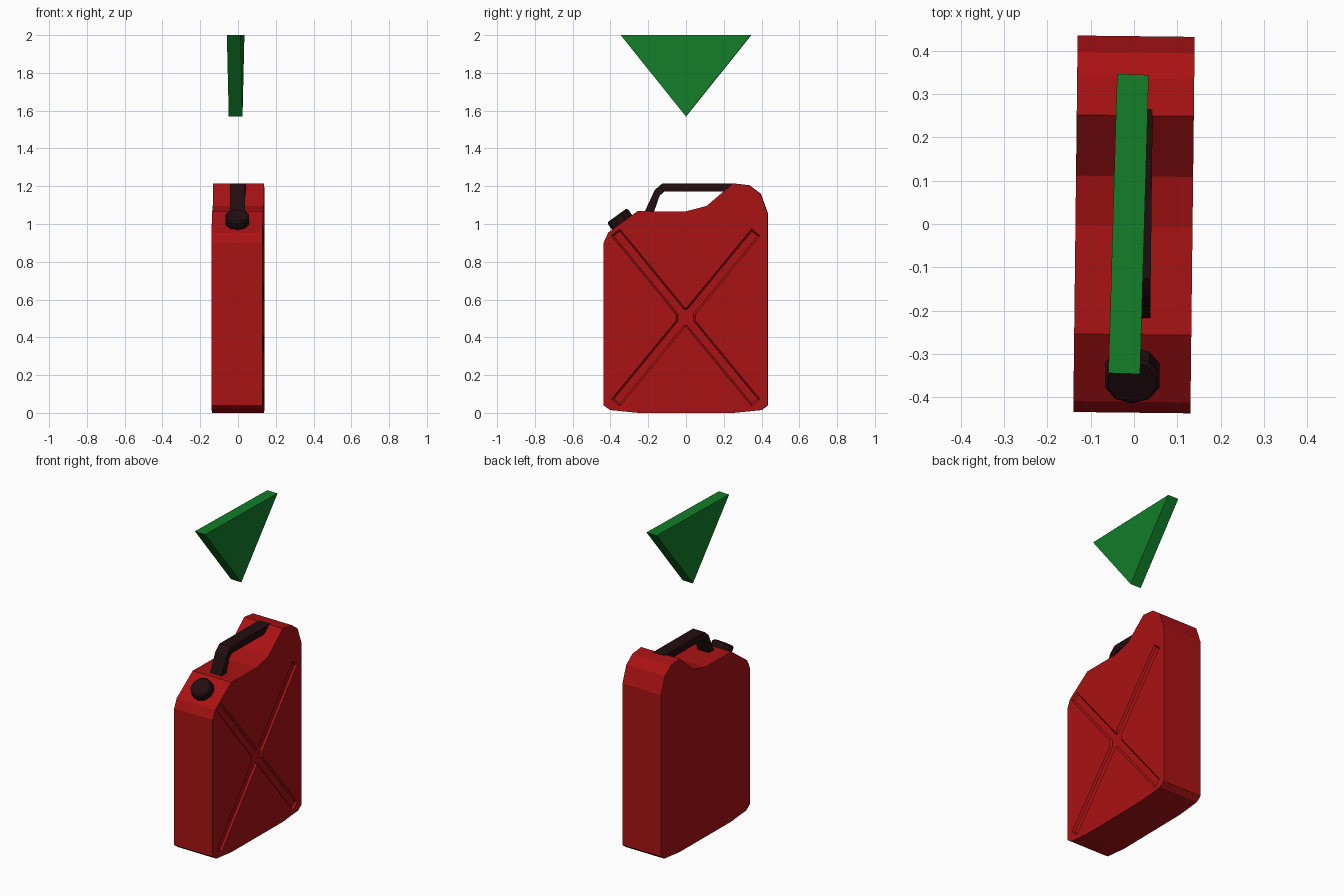
import bpy, bmesh, math
from mathutils import Matrix, Vector

if "Cube" in bpy.data.objects:
    bpy.data.objects.remove(bpy.data.objects["Cube"], do_unlink=True)


def material(name, rgb):
    mat = bpy.data.materials.new(name)
    mat.use_nodes = True
    mat.diffuse_color = (*rgb, 1)
    mat.node_tree.nodes["Principled BSDF"].inputs["Base Color"].default_value = (*rgb, 1)
    return mat


red = material("red paint", (0.40, 0.006, 0.007))
black = material("dark brown plastic", (0.016, 0.004, 0.005))
green = material("marker green", (0.006, 0.21, 0.022))


def add_object(name, bm, mat=None, turn=0.0):
    bmesh.ops.recalc_face_normals(bm, faces=bm.faces)
    mesh = bpy.data.meshes.new(name)
    bm.to_mesh(mesh)
    bm.free()
    if mat:
        mesh.materials.append(mat)
    obj = bpy.data.objects.new(name, mesh)
    obj.rotation_euler.z = turn
    bpy.context.collection.objects.link(obj)
    return obj


def prism(name, outline, half, mat, turn):
    """Side outline in (y, z), extruded to both sides along x."""
    bm = bmesh.new()
    face = bm.faces.new([bm.verts.new((-half, y, z)) for y, z in outline])
    made = bmesh.ops.extrude_face_region(bm, geom=[face])["geom"]
    bmesh.ops.translate(bm, vec=(2 * half, 0, 0),
                        verts=[v for v in made if isinstance(v, bmesh.types.BMVert)])
    return add_object(name, bm, mat, turn)


TURN = -0.0115
HALF = 0.135
MID = 0.505

# Can body
body = prism("can_body", [
    (-0.435, 0.04), (-0.40, 0.015), (-0.25, 0), (0.25, 0), (0.40, 0.015), (0.433, 0.04),
    (0.433, 1.055), (0.395, 1.16), (0.335, 1.205), (0.25, 1.215), (0.11, 1.095),
    (-0.005, 1.066), (-0.255, 1.068), (-0.41, 0.955), (-0.435, 0.90)], HALF, red, TURN)

# Pressed cross on both sides, cut with tapered bars and a centre pad
DEPTH = 0.012


def groove_cutter(side, length, width, angle):
    bm = bmesh.new()
    bmesh.ops.create_cube(bm, size=2)
    for v in bm.verts:
        flare = 0.018 if v.co.x > 0 else 0
        v.co = Vector((HALF + v.co.x * DEPTH, v.co.y * (length + flare), v.co.z * (width + flare)))
        v.co = Matrix.Rotation(angle, 3, "X") @ v.co
        v.co.x *= side
        v.co.z += MID
    return add_object("groove_cutter", bm, turn=TURN)


slope = math.atan2(0.45, 0.37)
cutters = [groove_cutter(side, *bar) for side in (-1, 1)
           for bar in ((0.575, 0.02, slope), (0.575, 0.02, -slope), (0.042, 0.042, 0))]
for cutter in cutters:
    cutter.hide_render = True
    cut = body.modifiers.new("groove", "BOOLEAN")
    cut.operation, cut.solver, cut.object = "DIFFERENCE", "EXACT", cutter
bpy.context.view_layer.update()
cut_mesh = bpy.data.meshes.new_from_object(
    body.evaluated_get(bpy.context.evaluated_depsgraph_get()))
body.modifiers.clear()
body.data = cut_mesh
body.data.materials.clear()
body.data.materials.append(red)
for cutter in cutters:
    bpy.data.objects.remove(cutter, do_unlink=True)

# Carrying handle
prism("handle", [
    (-0.225, 1.05), (-0.165, 1.18), (-0.125, 1.215), (0.265, 1.215), (0.265, 1.172),
    (-0.115, 1.172), (-0.14, 1.15), (-0.175, 1.05)], 0.04, black, TURN)

# Screw cap on the sloping shoulder
bm = bmesh.new()
bmesh.ops.create_cone(bm, cap_ends=True, segments=10, radius1=0.066, radius2=0.066, depth=0.075)
rim = [e for e in bm.edges if all(v.co.z > 0 for v in e.verts)]
bmesh.ops.bevel(bm, geom=rim, offset=0.008, segments=1, affect="EDGES")
tilt = math.atan2(0.113, 0.155)
bm.transform(Matrix.Translation((0, -0.343, 1.015)) @ Matrix.Rotation(tilt, 4, "X"))
add_object("screw_cap", bm, black, TURN)

# Floating triangular marker
marker = prism("floating_marker", [(0, 1.57), (0.345, 2.0), (-0.345, 2.0)], 0.0365, green, -0.029)
marker.location.x = -0.0125
